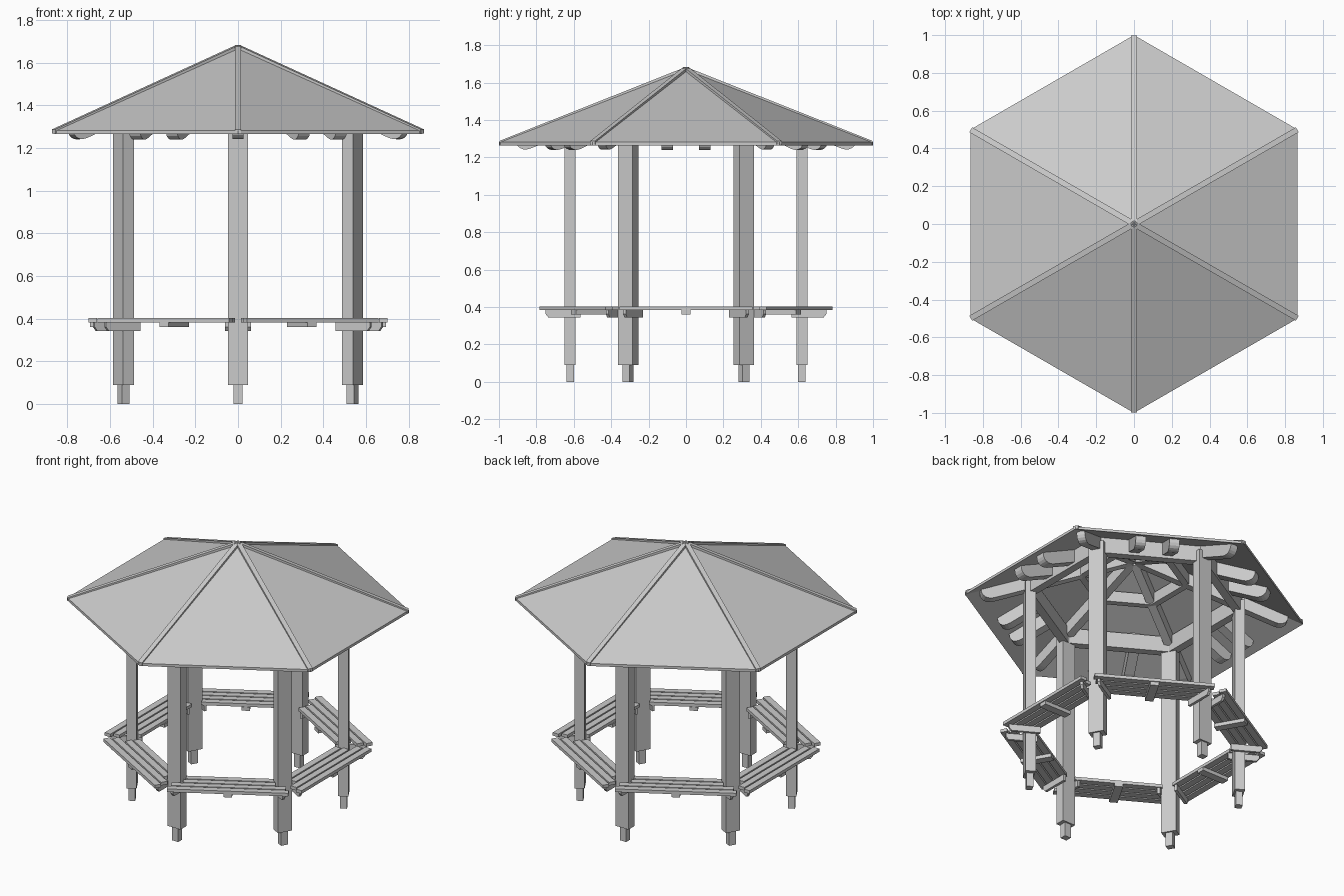
import bpy, bmesh, math
from mathutils import Vector, Matrix

if "Cube" in bpy.data.objects:
    bpy.data.objects.remove(bpy.data.objects["Cube"])

APEX, EAVE = 1.672, 1.282
C30 = math.cos(math.pi / 6)


def make(name, bm):
    bmesh.ops.recalc_face_normals(bm, faces=bm.faces)
    me = bpy.data.meshes.new(name)
    bm.to_mesh(me)
    bm.free()
    ob = bpy.data.objects.new(name, me)
    bpy.context.collection.objects.link(ob)
    return ob


def add_box(bm, x0, x1, y0, y1, z0, z1):
    m = Matrix.Translation(((x0 + x1) / 2, (y0 + y1) / 2, (z0 + z1) / 2))
    m = m @ Matrix.Diagonal((x1 - x0, y1 - y0, z1 - z0, 1))
    bmesh.ops.create_cube(bm, size=1, matrix=m)


def add_profile(bm, pts, y0, y1):
    """Extrude an (x, z) outline from y0 to y1."""
    a = [bm.verts.new((x, y0, z)) for x, z in pts]
    b = [bm.verts.new((x, y1, z)) for x, z in pts]
    bm.faces.new(a)
    bm.faces.new(b[::-1])
    n = len(pts)
    for i in range(n):
        j = (i + 1) % n
        bm.faces.new((a[i], b[i], b[j], a[j]))


def six(name, build, start):
    """Repeat a part, built along +x, every 60 degrees."""
    for k in range(6):
        bm = bmesh.new()
        build(bm)
        rot = Matrix.Rotation(math.radians(start + 60 * k), 4, 'Z')
        bmesh.ops.transform(bm, matrix=rot, verts=bm.verts)
        make(f"{name}_{k + 1}", bm)


def rafter(bm, r0, r1, slope, y, w):
    """Sloped rafter with a rounded lower tail."""
    def top(r): return APEX - slope * r
    pts = [(r0, top(r0) - .012), (r1, top(r1) - .012)]
    for i in range(7):
        t = math.pi / 2 * i / 6
        r = r1 - .08 + .08 * math.cos(t)
        pts.append((r, top(r) - .02 - .08 * math.sin(t)))
    pts.append((r0, top(r0) - .10))
    add_profile(bm, pts, y - w / 2, y + w / 2)


HIP = APEX - EAVE
SIDE = HIP / C30

# Roof shell
bm = bmesh.new()
rings = []
for dz in (0, -.017):
    tip = bm.verts.new((0, 0, APEX + dz))
    ring = [bm.verts.new((math.cos(math.radians(30 + 60 * i)),
                          math.sin(math.radians(30 + 60 * i)), EAVE + dz)) for i in range(6)]
    for i in range(6):
        bm.faces.new((tip, ring[i], ring[(i + 1) % 6]))
    rings.append(ring)
for i in range(6):
    j = (i + 1) % 6
    bm.faces.new((rings[0][i], rings[1][i], rings[1][j], rings[0][j]))
make("roof", bm)

# Hip caps along the roof edges
six("hip_cap", lambda bm: add_profile(
    bm, [(0, APEX - .01), (0, APEX + .012), (.998, EAVE + .006), (.998, EAVE - .014)],
    -.015, .015), 30)


# Posts with feet
def post(bm):
    add_box(bm, .59, .65, -.046, .046, .09, 1.37)


six("post", post, 30)
six("post_foot", lambda bm: add_box(bm, .60, .64, -.022, .022, 0, .09), 30)

# Roof frame
six("hip_rafter", lambda bm: rafter(bm, .01, .91, HIP, 0, .05), 30)


def tails(bm):
    for y in (-.1, .1):
        rafter(bm, .53, .80, SIDE, y, .06)


six("rafter_tail", tails, 0)


def beam(a, w, h):
    """Ring beam segment with mitred ends under the roof slope."""
    def build(bm):
        z = APEX - SIDE * (a + w / 2) - .018
        add_box(bm, a - w / 2, a + w / 2, -1, 1, z - h, z)
        for v in bm.verts:
            v.co.y = math.copysign(v.co.x * math.tan(math.pi / 6), v.co.y)
    return build


six("ring_beam", beam(.537, .05, .10), 0)
six("purlin", beam(.27, .04, .07), 0)


# Bench seats: inner slats are shorter to clear the posts
def seat(bm):
    for i, half in enumerate((.26, .27, .335, .355)):
        x = .51 + .05 * i
        add_box(bm, x, x + .041, -half, half, .383, .403)


six("seat", seat, 0)
six("seat_batten", lambda bm: add_box(bm, .505, .695, -.025, .025, .36, .383), 0)


# Brackets clamped on both sides of each post
def brackets(bm):
    for s in (-1, 1):
        y0, y1 = sorted((s * .045, s * .062))
        add_profile(bm, [(.565, .383), (.75, .383), (.75, .362), (.735, .343), (.565, .343)], y0, y1)


six("seat_bracket", brackets, 30)
